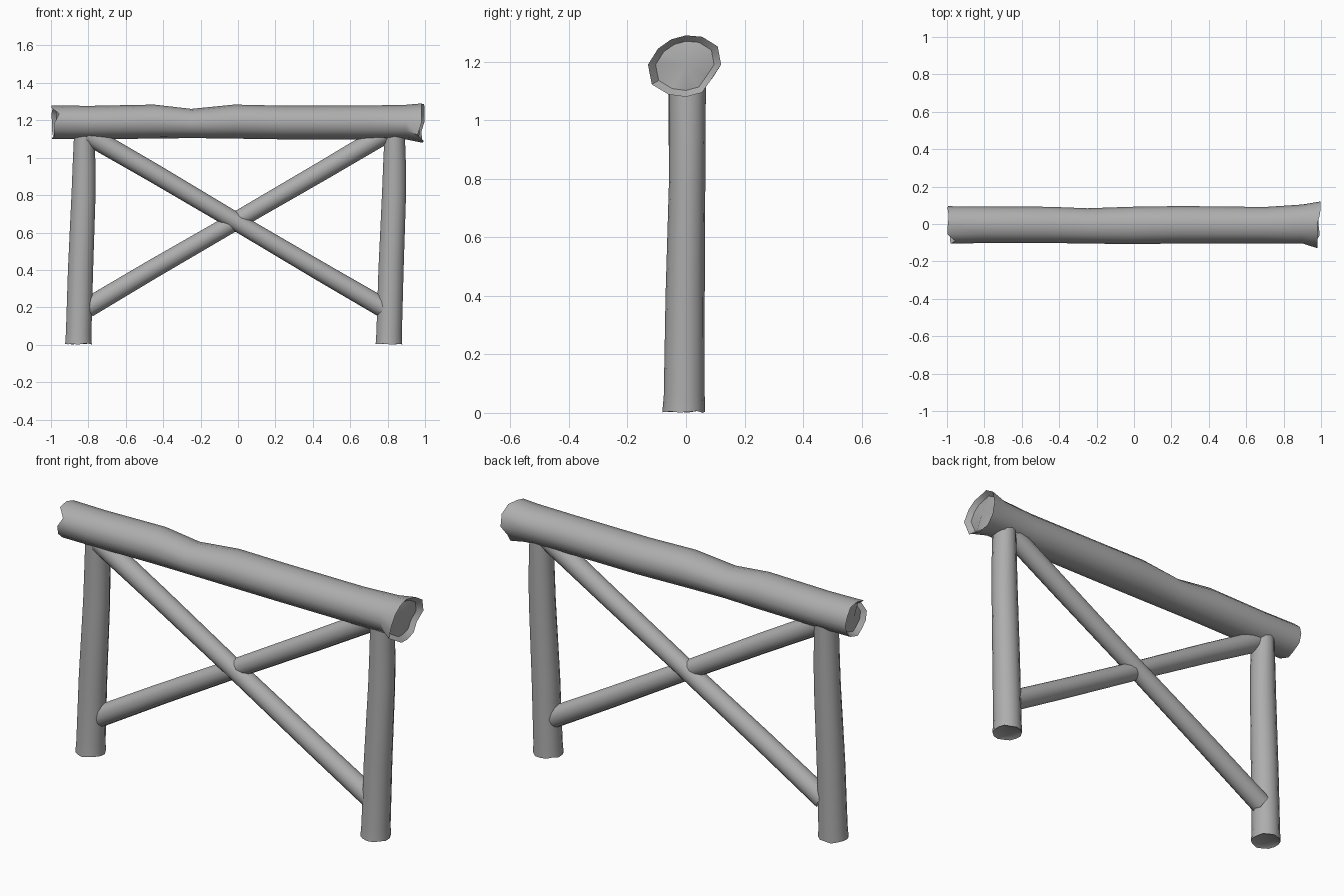
import bpy, bmesh, math, random
from mathutils import Vector

random.seed(4)
if "Cube" in bpy.data.objects:
    bpy.data.objects.remove(bpy.data.objects["Cube"], do_unlink=True)

wood = bpy.data.materials.new("plain_grey")
wood.use_nodes = True
GREY = (0.42, 0.42, 0.42, 1)
wood.diffuse_color = GREY
wood.node_tree.nodes["Principled BSDF"].inputs["Base Color"].default_value = GREY


def log(name, stations, sides=14, chip=0.012, notches=(), last_profile=None):
    """Skin a log through stations (x, y, z, radius in y, radius across),
    with chipped rims and slightly hollow sawn ends."""
    bm = bmesh.new()
    centres = [Vector(s[:3]) for s in stations]
    side = Vector((0, 1, 0))
    n = len(stations)
    rings = []
    for i, s in enumerate(stations):
        along = (centres[min(i + 1, n - 1)] - centres[max(i - 1, 0)]).normalized()
        across = along.cross(side).normalized()
        end = -1 if i == 0 else 1 if i == n - 1 else 0
        ring = []
        for k in range(sides):
            a = math.tau * k / sides
            ru, rv = s[3], s[4]
            if end == 1 and last_profile:
                ru = rv = last_profile[k]
            p = centres[i] + side * ru * math.cos(a) + across * rv * math.sin(a)
            if end:
                depth = random.uniform(0, chip)
                if (end, k) in notches:
                    depth += 0.035
                p -= along * end * depth
            ring.append(bm.verts.new(p))
        rings.append(ring)
    for a, b in zip(rings, rings[1:]):
        for k in range(sides):
            j = (k + 1) % sides
            bm.faces.new((a[k], a[j], b[j], b[k]))
    # sawn ends: an inner ring sunk a little, then a centre fan
    for ring, c, nxt in ((rings[0], centres[0], centres[1]),
                         (rings[-1], centres[-1], centres[-2])):
        sink = (nxt - c).normalized() * chip * 1.2
        inner = [bm.verts.new(c + (v.co - c) * 0.8 + sink) for v in ring]
        hub = bm.verts.new(c + sink)
        for k in range(sides):
            j = (k + 1) % sides
            bm.faces.new((ring[k], ring[j], inner[j], inner[k]))
            bm.faces.new((inner[k], inner[j], hub))
    bmesh.ops.recalc_face_normals(bm, faces=bm.faces)
    mesh = bpy.data.meshes.new(name)
    bm.to_mesh(mesh)
    bm.free()
    mesh.materials.append(wood)
    obj = bpy.data.objects.new(name, mesh)
    bpy.context.collection.objects.link(obj)
    bpy.ops.object.select_all(action="DESELECT")
    obj.select_set(True)
    bpy.context.view_layer.objects.active = obj
    bpy.ops.object.shade_smooth_by_angle(angle=math.radians(40))
    return obj


# Top rail, dipped left of the middle and flared at its left end
log("top_rail", [
    (-1.0, -0.005, 1.19, 0.1, 0.09),
    (-0.8, -0.004, 1.188, 0.098, 0.089),
    (-0.45, -0.005, 1.193, 0.097, 0.091),
    (-0.25, -0.01, 1.183, 0.094, 0.078),
    (-0.02, -0.008, 1.193, 0.1, 0.091),
    (0.25, -0.004, 1.188, 0.1, 0.09),
    (0.7, -0.006, 1.188, 0.097, 0.091),
    (0.9, 0.0, 1.19, 0.104, 0.093),
    (1.0, 0.0, 1.19, 0.12, 0.1)],
    sides=12, chip=0.022, notches=((-1, 5), (1, 7)),
    last_profile=(0.12, 0.125, 0.11, 0.1, 0.1, 0.11,
                  0.13, 0.135, 0.118, 0.11, 0.11, 0.1))

# Two matching posts with a gentle lean and bend
for name, x in (("right_post", -0.83), ("left_post", 0.83)):
    log(name, [
        (x - 0.023, -0.008, 0.0, 0.073, 0.073),
        (x - 0.022, -0.006, 0.06, 0.07, 0.07),
        (x - 0.012, -0.003, 0.4, 0.067, 0.069),
        (x + 0.004, 0.004, 0.8, 0.062, 0.066),
        (x + 0.007, 0.005, 0.95, 0.062, 0.063),
        (x + 0.008, 0.005, 1.17, 0.063, 0.054)], chip=0.008)

# Crossed braces between the posts
for name, s, mid, y in (("falling_brace", -1, 0.652, -0.008),
                        ("rising_brace", 1, 0.668, 0.006)):
    log(name, [(x, y, mid + s * 0.585 * x + bow, r, r)
               for x, bow, r in ((-0.81, 0.0, 0.053), (-0.45, 0.003, 0.051),
                                 (0.0, 0.0, 0.048), (0.45, -0.002, 0.051),
                                 (0.81, 0.0, 0.053))], sides=12)
